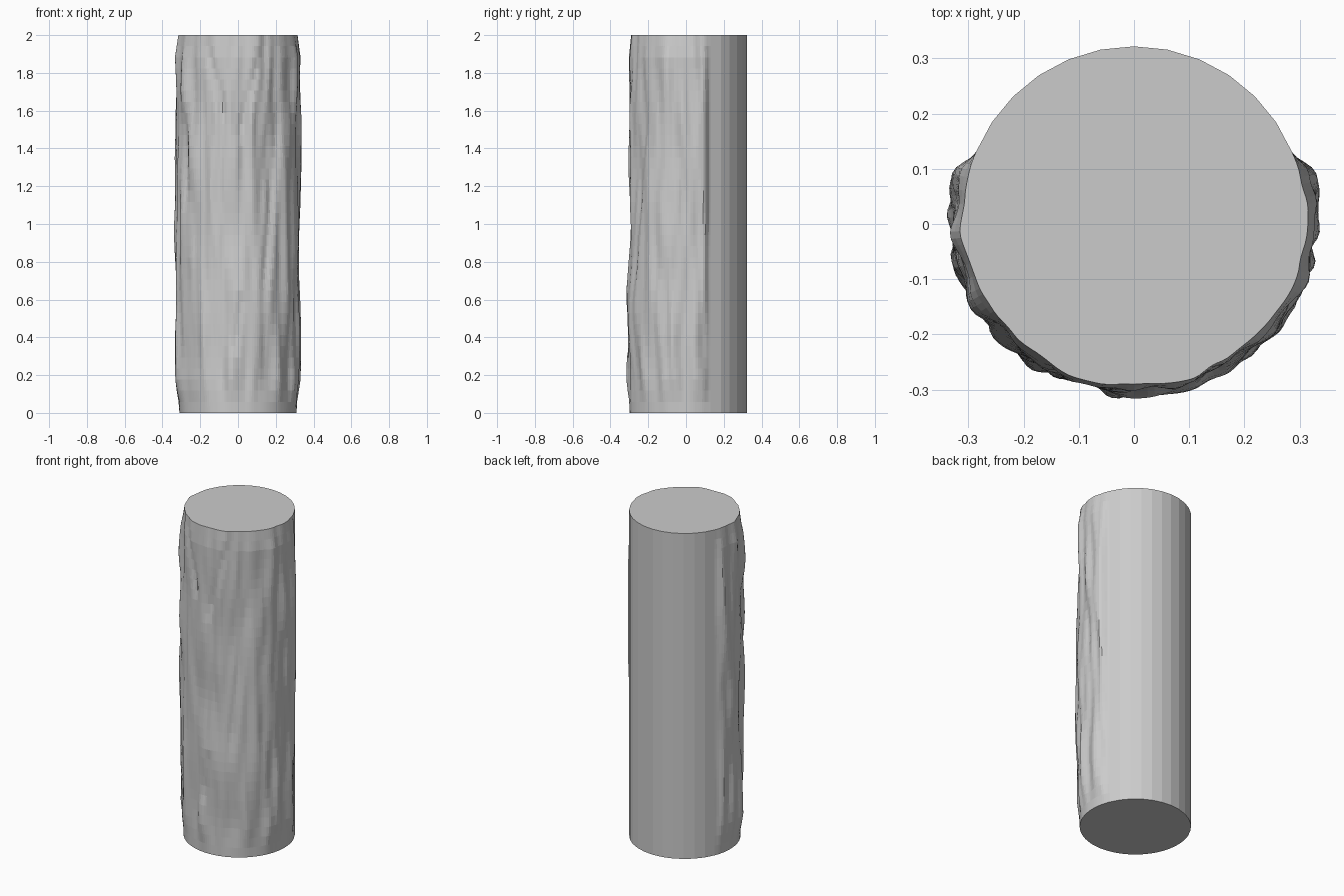
import bpy, bmesh, math
from mathutils import Vector, noise

if "Cube" in bpy.data.objects:
    bpy.data.objects.remove(bpy.data.objects["Cube"])

R, CY, H = 0.31, 0.012, 2.0
COLS, ROWS, BACK = 100, 34, 12
A0, A1 = math.radians(157.5), math.radians(382.5)   # bark arc, passing the front (270 deg)

# main grooves seen on the front: x, z to x, z
GROOVES = [(-.17, 2.0, -.06, 1.5), (.14, 2.0, -.01, 1.4), (.23, 1.75, .12, .5),
           (-.24, .85, -.24, .1), (.02, .65, -.02, .3), (-.28, 1.7, -.25, 1.0)]


def smooth(t):
    t = max(0.0, min(1.0, t))
    return t * t * (3 - 2 * t)


def bark(a, z):
    """Height of the bark above the plain trunk radius."""
    x, y = math.cos(a), math.sin(a)
    skew = 0.12 * math.sin(z * 2.3 + a)
    p = Vector((x * 2.6 + skew, y * 2.6, z * 1.3 + 4.0))
    q = Vector((x * 6.0 + skew * 2, y * 6.0, z * 2.6 + 9.0))
    d = 0.006 + 0.015 * noise.noise(p) + 0.017 * noise.noise(q)
    if y < 0.3:
        for x0, z0, x1, z1 in GROOVES:
            if z1 <= z <= z0 and y < 0:
                t = (z0 - z) / (z0 - z1)
                gap = (x * R - (x0 + (x1 - x0) * t)) / 0.022
                d -= 0.012 * math.exp(-gap * gap) * smooth(4 * t) * smooth(4 * (1 - t))
    d += 0.009 * smooth(abs(x) * 2 - 0.9)            # sides bulge a little
    d = max(-0.02, min(0.03, d))
    edge = smooth((a - A0) / 0.16) * smooth((A1 - a) / 0.16)
    foot = smooth(z / 0.2)
    top = smooth((H - z) / 0.12)
    return edge * (foot * top * d + (1 - top) * (0.5 * d - 0.007))


# trunk: bark arc at the front, plain flat facets at the back
bm = bmesh.new()
angles = [A0 + (A1 - A0) * i / COLS for i in range(COLS + 1)]
grid = []
for j in range(ROWS + 1):
    z = H * j / ROWS
    row = []
    for a in angles:
        r = R + bark(a, z)
        row.append(bm.verts.new((r * math.cos(a), CY + r * math.sin(a), z)))
    for k in range(1, BACK):
        a = A1 + math.radians(135) * k / BACK
        row.append(bm.verts.new((R * math.cos(a), CY + R * math.sin(a), z)))
    grid.append(row)
n = len(grid[0])
for j in range(ROWS):
    for i in range(n):
        k = (i + 1) % n
        bm.faces.new((grid[j][i], grid[j][k], grid[j + 1][k], grid[j + 1][i]))

# cut ends
bm.faces.new(grid[-1])
bm.faces.new(grid[0][::-1])

mesh = bpy.data.meshes.new("log")
bm.to_mesh(mesh)
bm.free()
log = bpy.data.objects.new("log", mesh)
bpy.context.collection.objects.link(log)

grey = bpy.data.materials.new("plain grey")
grey.diffuse_color = (0.6, 0.6, 0.6, 1)
grey.use_nodes = True
grey.node_tree.nodes["Principled BSDF"].inputs["Base Color"].default_value = grey.diffuse_color
mesh.materials.append(grey)
